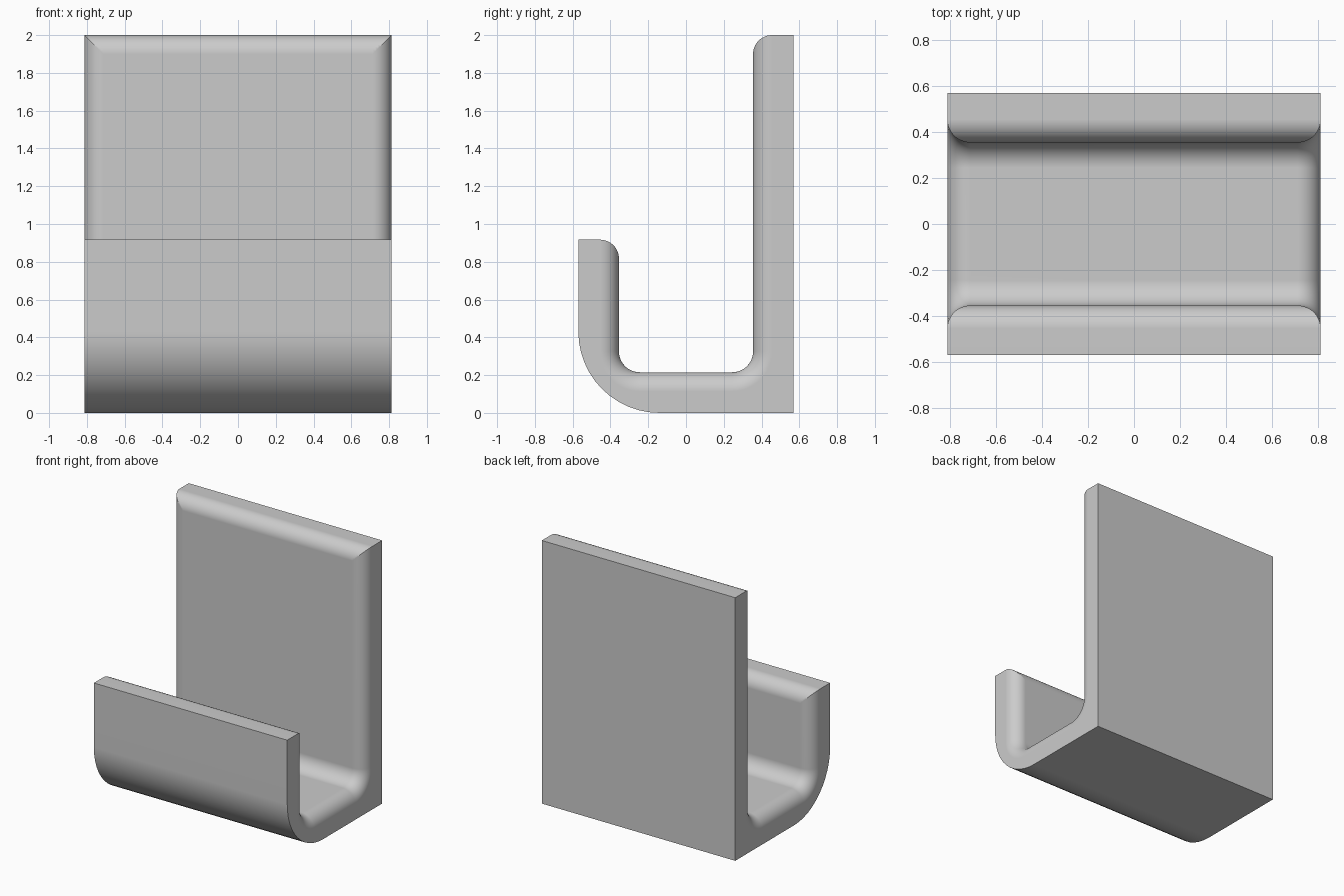
import bpy, bmesh
from math import sin, cos, pi

cube = bpy.data.objects.get("Cube")
if cube:
    bpy.data.objects.remove(cube, do_unlink=True)

HALF_W, HALF_D = 0.813, 0.57
BACK_TOP, LIP_TOP = 2.0, 0.917
INNER_Y, FLOOR = 0.355, 0.215     # inner wall faces and floor height
EDGE, CORNER, BELLY = 0.1, 0.11, 0.43   # edge rounding, inside corner, outer bend
STEPS = 12
angles = [i / STEPS * pi / 2 for i in range(STEPS + 1)]


def arc(cy, cz, r, start, end):
    return [(cy + r * cos(start + (end - start) * i / STEPS),
             cz + r * sin(start + (end - start) * i / STEPS)) for i in range(STEPS + 1)]


def section(b):
    """J profile (y, z) with its inner faces pushed back by the side rounding at angle b."""
    d = EDGE * (1 - cos(b))
    rim = [max(a, b) for a in angles]
    wall = INNER_Y + EDGE
    pts = [(HALF_D, 0), (HALF_D, BACK_TOP)]
    # rounded top of the back plate, mitred against the side rounding
    pts += [(wall - EDGE * cos(a), BACK_TOP - EDGE + EDGE * sin(a)) for a in reversed(rim)]
    # inside corners of the trough
    y, z, r = INNER_Y - CORNER, FLOOR + CORNER, CORNER + d
    pts += arc(y, z, r, 0, -pi / 2)
    pts += arc(-y, z, r, -pi / 2, -pi)
    # rounded top of the front lip
    pts += [(-wall + EDGE * cos(a), LIP_TOP - EDGE + EDGE * sin(a)) for a in rim]
    pts.append((-HALF_D, LIP_TOP))
    # outer bend
    pts += arc(BELLY - HALF_D, BELLY, BELLY, pi, pi * 1.5)
    return pts


# Loft the profile across the width
stations = [(-1, b) for b in reversed(angles)] + [(1, b) for b in angles]
bm = bmesh.new()
rings = []
for side, b in stations:
    x = side * (HALF_W - EDGE + EDGE * sin(b))
    rings.append([bm.verts.new((x, y, z)) for y, z in section(b)])
for r0, r1 in zip(rings, rings[1:]):
    for i in range(len(r0)):
        j = (i + 1) % len(r0)
        bm.faces.new((r0[i], r0[j], r1[j], r1[i]))
bm.faces.new(rings[0])
bm.faces.new(rings[-1])
bmesh.ops.remove_doubles(bm, verts=bm.verts[:], dist=1e-5)
bmesh.ops.recalc_face_normals(bm, faces=bm.faces[:])
mesh = bpy.data.meshes.new("wall_hook")
bm.to_mesh(mesh)
bm.free()
hook = bpy.data.objects.new("wall_hook", mesh)
bpy.context.collection.objects.link(hook)

# Plain grey
grey = bpy.data.materials.new("light_grey")
grey.use_nodes = True
grey.diffuse_color = (0.6, 0.6, 0.6, 1)
grey.node_tree.nodes["Principled BSDF"].inputs["Base Color"].default_value = (0.6, 0.6, 0.6, 1)
mesh.materials.append(grey)

# Smooth bends with crisp outer edges
bpy.ops.object.select_all(action='DESELECT')
hook.select_set(True)
bpy.context.view_layer.objects.active = hook
bpy.ops.object.shade_smooth_by_angle(angle=pi / 6)
weighted = hook.modifiers.new("even_shading", 'WEIGHTED_NORMAL')
weighted.keep_sharp = True
